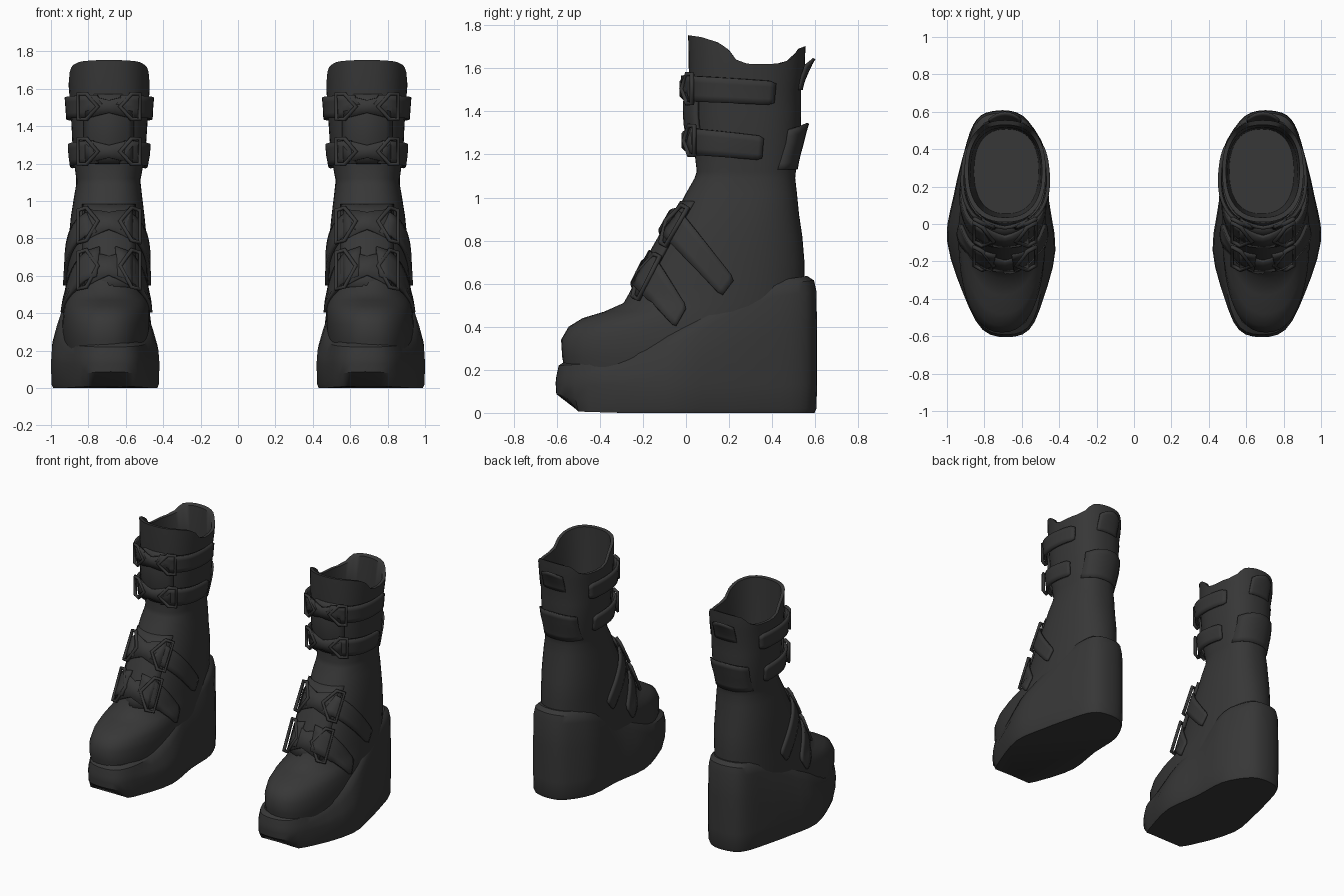
import bpy, bmesh, math
from mathutils import Vector
from mathutils.bvhtree import BVHTree

if "Cube" in bpy.data.objects:
    bpy.data.objects.remove(bpy.data.objects["Cube"])

leather = bpy.data.materials.new("black_leather")
leather.diffuse_color = (0.038, 0.038, 0.038, 1)
leather.use_nodes = True
leather.node_tree.nodes["Principled BSDF"].inputs["Base Color"].default_value = leather.diffuse_color
CX = 0.69   # centre line of the right boot


def lerp_table(table, t):
    """Piecewise linear lookup in (key, value) pairs."""
    for (a, va), (b, vb) in zip(table, table[1:]):
        if t <= b:
            f = max(0.0, (t - a) / (b - a))
            return va + (vb - va) * f
    return table[-1][1]


def finish(name, bm, thickness=0.0, angle=40):
    """Turn a bmesh of the right boot part into a mirrored pair."""
    bmesh.ops.recalc_face_normals(bm, faces=bm.faces)
    me = bpy.data.meshes.new(name)
    bm.to_mesh(me)
    bm.free()
    me.materials.append(leather)
    ob = bpy.data.objects.new(name, me)
    bpy.context.collection.objects.link(ob)
    bpy.ops.object.select_all(action='DESELECT')
    ob.select_set(True)
    bpy.context.view_layer.objects.active = ob
    bpy.ops.object.shade_smooth_by_angle(angle=math.radians(angle))
    if thickness:
        m = ob.modifiers.new("thickness", 'SOLIDIFY')
        m.thickness = thickness
        m.offset = 0
    ob.modifiers.new("pair", 'MIRROR').use_mirror_merge = False
    return ob


def loft(rings, cap_start=True, cap_end=True):
    bm = bmesh.new()
    rows = [[bm.verts.new(p) for p in r] for r in rings]
    n = len(rows[0])
    for a, b in zip(rows, rows[1:]):
        for i in range(n):
            j = (i + 1) % n
            bm.faces.new((a[i], a[j], b[j], b[i]))
    if cap_start:
        bm.faces.new(rows[0][::-1])
    if cap_end:
        bm.faces.new(rows[-1])
    return bm


def sheet(fn, nu, nv):
    """Grid surface from fn(u, v)."""
    bm = bmesh.new()
    g = [[bm.verts.new(fn(i / nu, j / nv)) for j in range(nv + 1)] for i in range(nu + 1)]
    for i in range(nu):
        for j in range(nv):
            bm.faces.new((g[i][j], g[i + 1][j], g[i + 1][j + 1], g[i][j + 1]))
    return bm


# --- wedge sole: footprint outline stacked in layers under a sloping top edge
outline = [(0.68, -0.605), (0.81, -0.565), (0.91, -0.38), (1.0, -0.09), (0.965, 0.15),
           (0.91, 0.38), (0.86, 0.53), (0.79, 0.595), (0.66, 0.605), (0.565, 0.55),
           (0.47, 0.38), (0.455, 0.13), (0.42, -0.14), (0.485, -0.4), (0.56, -0.565)]
foot = []
for i in range(len(outline)):
    p0, p1, p2, p3 = (Vector(outline[(i + k) % len(outline)]) for k in (-1, 0, 1, 2))
    for t in (0, 1 / 3, 2 / 3):
        foot.append(0.5 * (2 * p1 + (p2 - p0) * t + (2 * p0 - 5 * p1 + 4 * p2 - p3) * t * t
                           + (3 * p1 - p0 - 3 * p2 + p3) * t ** 3))
TOP = [(-0.6, 0.24), (-0.35, 0.255), (-0.2, 0.3), (0.0, 0.41), (0.15, 0.5),
       (0.3, 0.57), (0.42, 0.61), (0.6, 0.635)]


def sole_ring(inset, height, mid=0.0):
    """Outline pulled in by inset, plus a further amount around the middle of the foot."""
    ring = []
    for p in foot:
        c = Vector((CX, max(-0.3, min(0.3, p.y))))
        extra = mid * max(0, 1 - (abs(p.y - 0.05) / 0.5) ** 2)
        q = p + (c - p).normalized() * (inset + extra)
        ring.append((q.x, q.y, height(p.y)))
    return ring


bottom = [(x, max(y, -0.5), z + 0.03 * max(0, -y - 0.3))
          for x, y, z in sole_ring(0.012, lambda y: 0.0)]
sole = [bottom, sole_ring(0.003, lambda y: 0.02 + 0.22 * max(0, -y - 0.3)),
        sole_ring(0, lambda y: 0.13),
        sole_ring(0, lambda y: lerp_table(TOP, y) * 0.6, 0.006),
        sole_ring(0.003, lambda y: lerp_table(TOP, y) - 0.07, 0.028),
        sole_ring(0.014, lambda y: lerp_table(TOP, y) - 0.02, 0.034),
        sole_ring(0.045, lambda y: lerp_table(TOP, y), 0.03),
        sole_ring(0.12, lambda y: lerp_table(TOP, y) - 0.01)]
finish("wedge_sole", loft(sole))

# --- upper: rows of z, front y, back y, inner x, outer x, roundness exponent
ROWS = [(0.18, -0.56, 0.53, 0.485, 0.925, 2.4), (0.26, -0.575, 0.54, 0.475, 0.94, 2.4),
        (0.34, -0.58, 0.545, 0.472, 0.94, 2.35), (0.40, -0.545, 0.55, 0.472, 0.935, 2.3),
        (0.44, -0.48, 0.55, 0.474, 0.93, 2.2), (0.47, -0.38, 0.55, 0.476, 0.927, 2.15),
        (0.51, -0.29, 0.55, 0.478, 0.923, 2.1), (0.58, -0.25, 0.55, 0.482, 0.918, 2.15),
        (0.70, -0.18, 0.55, 0.485, 0.91, 2.2), (0.82, -0.11, 0.54, 0.49, 0.903, 2.25),
        (0.92, -0.05, 0.525, 0.5, 0.893, 2.3), (1.02, 0.0, 0.515, 0.512, 0.877, 2.4),
        (1.09, 0.04, 0.507, 0.52, 0.865, 2.4), (1.12, 0.05, 0.51, 0.52, 0.865, 2.4),
        (1.25, 0.035, 0.53, 0.495, 0.883, 2.4), (1.40, 0.025, 0.535, 0.485, 0.89, 2.4),
        (1.50, 0.02, 0.535, 0.48, 0.896, 2.4), (1.585, 0.013, 0.55, 0.473, 0.903, 2.4)]
RIM = [(0.0, 1.755), (0.07, 1.745), (0.15, 1.72), (0.2, 1.685), (0.24, 1.63),
       (0.3, 1.618), (0.44, 1.622), (0.49, 1.645), (0.52, 1.69), (0.56, 1.705)]


def ring(z, yf, yb, xl, xr, e=2.4, n=48):
    pts = []
    for i in range(n):
        a = 2 * math.pi * i / n
        c, s = math.cos(a), math.sin(a)
        x = (xl + xr) / 2 + (xr - xl) / 2 * math.copysign(abs(c) ** (2 / e), c)
        y = (yf + yb) / 2 + (yb - yf) / 2 * math.copysign(abs(s) ** (2 / e), s)
        pts.append((x, y, z if z else lerp_table(RIM, y)))
    return pts


upper = [ring(*r) for r in ROWS]
upper += [ring(None, 0.01, 0.555, 0.472, 0.906), ring(None, 0.035, 0.53, 0.492, 0.885),
          ring(1.5, 0.042, 0.515, 0.5, 0.873), ring(1.22, 0.055, 0.507, 0.51, 0.855)]
bm = loft(upper)
outer = loft(upper[:len(ROWS) + 1])
bmesh.ops.recalc_face_normals(outer, faces=outer.faces)
surface = BVHTree.FromBMesh(outer)
outer.free()
finish("boot_upper", bm, angle=50)


# --- side straps laid on the upper; corners are (y, z) front-top, front-bottom, end-top, end-bottom
def strap(name, corners, side, lift):
    ft, fb, et, eb = (Vector(c) for c in corners)

    def point(u, v):
        v = 0.5 + (v - 0.5) * (0.82 if u > 0.99 else 1)
        p = ft.lerp(et, u).lerp(fb.lerp(eb, u), v)
        start = Vector((CX + side * 0.7, p.x, p.y))
        hit, nor, _, _ = surface.ray_cast(start, Vector((-side, 0, 0)))
        if hit is None:
            hit, nor, _, _ = surface.find_nearest(Vector((CX + side * 0.12, p.x, p.y)))
        # stands off most near the front, lies flat at the end
        return hit + nor * (0.006 + lift * (1 - u))
    finish(name, sheet(point, 14, 4), 0.018)


STRAPS = {"top_strap": ((0.02, 1.57), (0.02, 1.45), (0.415, 1.54), (0.405, 1.43), 0.03),
          "ankle_strap": ((0.04, 1.325), (0.045, 1.205), (0.36, 1.285), (0.35, 1.175), 0.03),
          "instep_strap": ((-0.015, 0.93), (-0.1, 0.825), (0.225, 0.62), (0.165, 0.54), 0.012),
          "toe_strap": ((-0.15, 0.745), (-0.235, 0.59), (0.005, 0.49), (-0.05, 0.395), 0.012)}
for name, (*corners, lift) in STRAPS.items():
    strap(name + "_outer", corners, 1, lift)
    strap(name + "_inner", corners, -1, lift)

# --- front fastenings: a triangular wire loop each side and an hourglass tab between
wire = bpy.data.curves.new("wire_loops", 'CURVE')
wire.dimensions = '3D'
wire.bevel_depth = 0.012
wire.bevel_resolution = 1
wire.materials.append(leather)


def add_wire(points):
    for sx in (1, -1):
        s = wire.splines.new('POLY')
        s.points.add(len(points) - 1)
        s.use_cyclic_u = True
        for sp, p in zip(s.points, points):
            sp.co = (sx * p.x, p.y, p.z, 1)


def fastening(name, y, z, ty, tz, h, back):
    t = Vector((0, ty, tz)).normalized()
    nrm = Vector((0, -t.z, t.y))

    def at(x, s):
        return Vector((CX + x, y, z)) + t * s - nrm * back * (abs(x) / 0.16) ** 1.5

    for side in (1, -1):
        add_wire([at(side * 0.165, h), at(side * 0.165, -h), at(side * 0.12, -h),
                  at(side * 0.06, 0), at(side * 0.12, h)])
    # hourglass tab, narrow at the middle
    finish(name, sheet(lambda u, v: at(0.25 * (u - 0.5), (v - 0.5) * 2 * h
                                       * (0.5 + 0.45 * abs(2 * u - 1))) - nrm * 0.015, 8, 2), 0.02)


fastening("top_tab", -0.035, 1.505, 0, 1, 0.068, 0.06)
fastening("ankle_tab", -0.025, 1.265, 0, 1, 0.068, 0.06)
fastening("instep_tab", -0.107, 0.9, 0.5, 0.87, 0.1, 0.07)
fastening("toe_tab", -0.237, 0.66, 0.45, 0.89, 0.11, 0.07)
bpy.context.collection.objects.link(bpy.data.objects.new("wire_loops", wire))


# --- padded tongue lying between the fastenings, tucked into the upper at its edges
def tongue(name, half, y0, z0, y1, z1, bulge):
    finish(name, sheet(
        lambda u, v: Vector((CX + 2 * half * (u - 0.5),
                             y0 + (y1 - y0) * v + 0.06 * (2 * u - 1) ** 2
                             - bulge * math.sin(math.pi * v), z0 + (z1 - z0) * v)), 8, 8), 0.016)


tongue("instep_tongue", 0.14, -0.262, 0.54, -0.02, 0.98, 0.012)
tongue("shaft_tongue", 0.13, 0.025, 1.2, 0.012, 1.57, 0.025)


# --- flaps hugging the back of the shaft and flaring out at the top edge
def back_flap(name, half, z0, z1, flare):
    def point(u, v):
        w = 2 * u - 1
        z = z0 + (z1 - z0) * v - 0.03 * w * w * v
        hit, _, _, _ = surface.ray_cast(Vector((CX + half * w, 1, z)), Vector((0, -1, 0)))
        return Vector((hit.x, hit.y + 0.001 + flare * v ** 2 * (1 - 0.6 * w * w), z))
    finish(name, sheet(point, 8, 6), 0.012)


back_flap("heel_flap", 0.15, 1.13, 1.345, 0.032)
back_flap("pull_tab", 0.085, 1.5, 1.645, 0.042)
